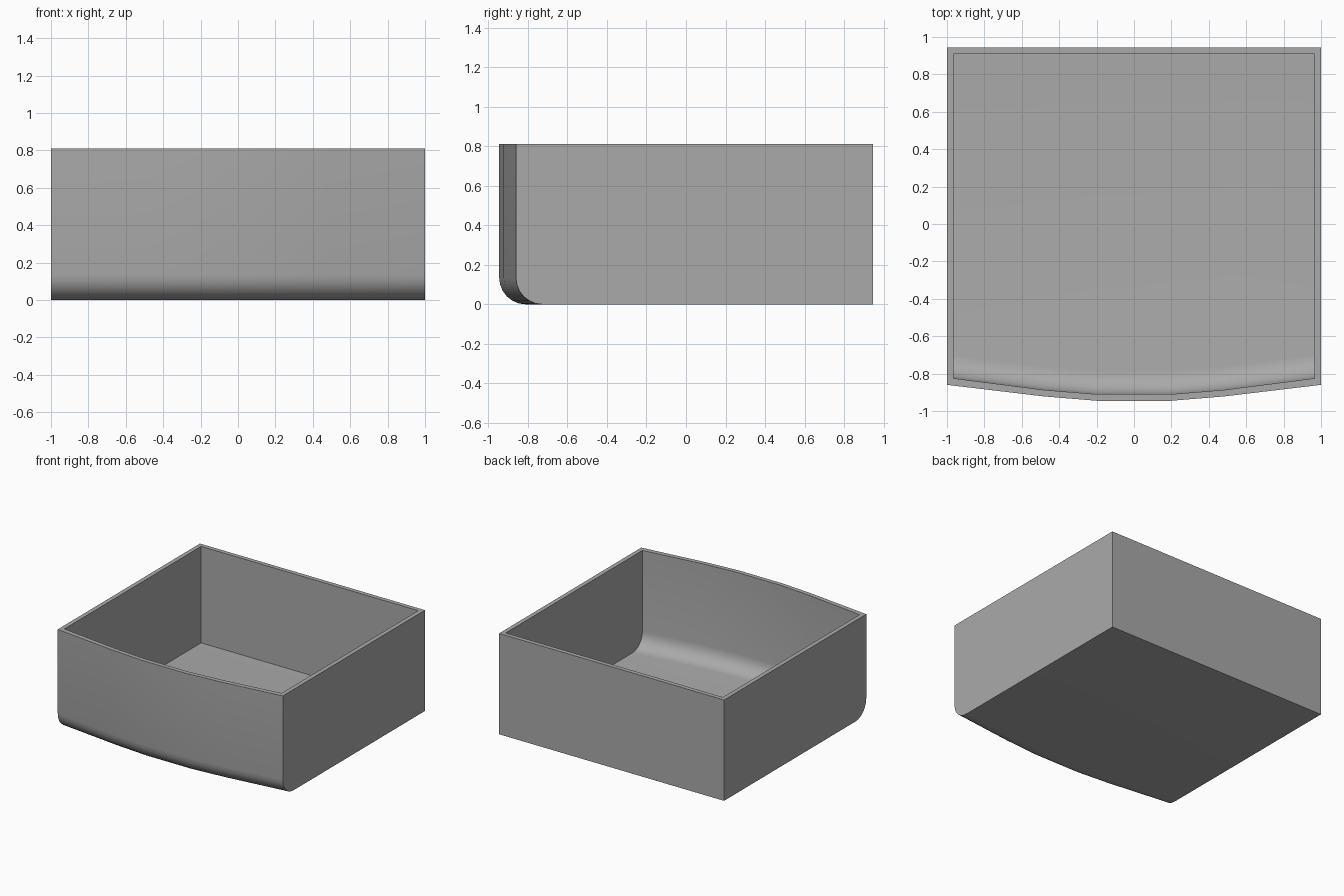
import bpy
import bmesh
from math import sin, cos, pi, radians

cube = bpy.data.objects.get("Cube")
if cube:
    bpy.data.objects.remove(cube, do_unlink=True)

WALL = 0.035
HEIGHT = 0.81
BACK = 0.945
ARC_STEPS = 6


def half_front(inset):
    """Right half of the bowed front, from centre to corner."""
    return [(0.2, -0.945 + inset), (0.48, -0.922 + inset), (1 - inset, -0.86 + inset)]


def profile(front, back, floor, radius):
    """Front wall, rounded lower edge, floor and back wall as (y, z)."""
    points = [(front, HEIGHT)]
    for i in range(ARC_STEPS + 1):
        a = pi / 2 * i / ARC_STEPS
        points.append((front + radius * (1 - cos(a)), floor + radius * (1 - sin(a))))
    return points + [(back, floor), (back, HEIGHT)]


def add_skin(bm, inset, radius):
    """Sweep the profile across the width and close both sides."""
    half = half_front(inset)
    front = [(-x, y) for x, y in reversed(half)] + half
    columns = [[bm.verts.new((x, y, z)) for y, z in profile(fy, BACK - inset, inset, radius)]
               for x, fy in front]
    for a, b in zip(columns, columns[1:]):
        for i in range(len(a) - 1):
            bm.faces.new((a[i], a[i + 1], b[i + 1], b[i]))
    bm.faces.new(columns[0])
    bm.faces.new(columns[-1])
    # Closed top outline: along the front, then back again
    return [c[0] for c in columns] + [c[-1] for c in reversed(columns)]


# Box with thin walls, open at the top
bm = bmesh.new()
outer = add_skin(bm, 0, 0.135)
inner = add_skin(bm, WALL, 0.125)
for i in range(len(outer)):
    j = (i + 1) % len(outer)
    bm.faces.new((outer[i], outer[j], inner[j], inner[i]))
bmesh.ops.recalc_face_normals(bm, faces=bm.faces)

mesh = bpy.data.meshes.new("open_box")
bm.to_mesh(mesh)
bm.free()
box = bpy.data.objects.new("open_box", mesh)
bpy.context.collection.objects.link(box)

# Plain grey
grey = bpy.data.materials.new("plain_grey")
grey.use_nodes = True
color = (0.4, 0.4, 0.4, 1)
grey.diffuse_color = color
grey.node_tree.nodes["Principled BSDF"].inputs["Base Color"].default_value = color
mesh.materials.append(grey)

# Smooth the bowed front and rounded edge, keep corners sharp
bpy.ops.object.select_all(action="DESELECT")
box.select_set(True)
bpy.context.view_layer.objects.active = box
bpy.ops.object.shade_smooth_by_angle(angle=radians(30))
